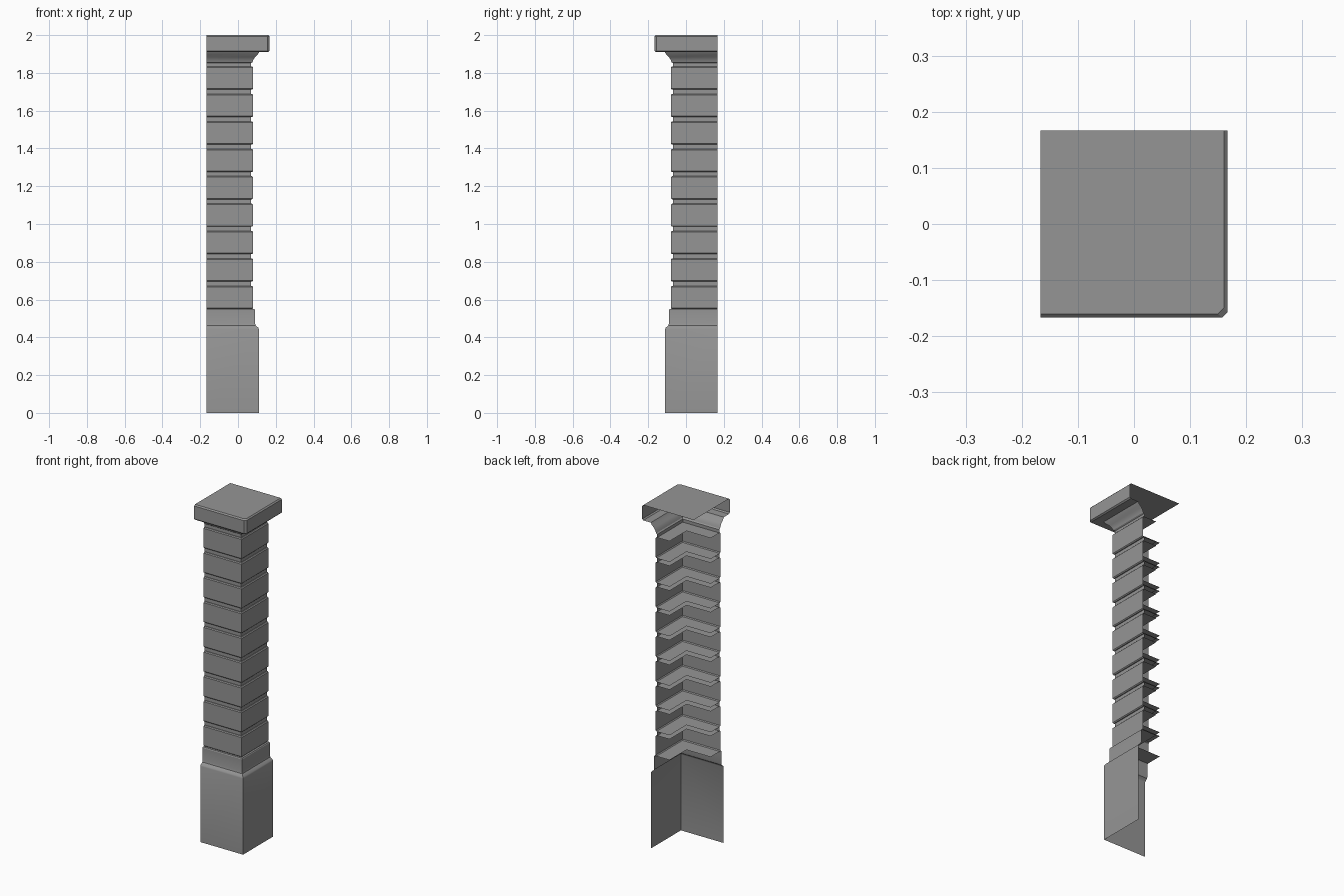
import bpy
import bmesh

cube = bpy.data.objects.get("Cube")
if cube:
    bpy.data.objects.remove(cube, do_unlink=True)

END = 0.167          # open ends of the quarter pillar
BLOCKS = 9
PITCH = 0.1452
BLOCK_HEIGHT = 0.122
FIRST = 0.55

stone = bpy.data.materials.new("grey_stone")
stone.use_nodes = True
colour = (0.3, 0.3, 0.3, 1)
stone.diffuse_color = colour
stone.node_tree.nodes["Principled BSDF"].inputs["Base Color"].default_value = colour


def corner_sweep(name, profile, chamfer=0.0, lid=False):
    """Sweep a (reach, height) profile around the front corner."""
    bm = bmesh.new()
    rows = []
    for r, z in profile:
        path = [(-END, -r), (r, -r), (r, END)]
        if chamfer:
            path[1:2] = [(r - chamfer, -r), (r, -r + chamfer)]
        rows.append([bm.verts.new((x, y, z)) for x, y in path])
    for low, high in zip(rows, rows[1:]):
        for i in range(len(low) - 1):
            bm.faces.new((low[i], low[i + 1], high[i + 1], high[i]))
    if lid:
        back = bm.verts.new((-END, END, profile[-1][1]))
        bm.faces.new(rows[-1] + [back])
    mesh = bpy.data.meshes.new(name)
    bm.to_mesh(mesh)
    bm.free()
    mesh.materials.append(stone)
    obj = bpy.data.objects.new(name, mesh)
    bpy.context.collection.objects.link(obj)
    bpy.ops.object.select_all(action="DESELECT")
    obj.select_set(True)
    bpy.context.view_layer.objects.active = obj
    bpy.ops.object.shade_smooth_by_angle()
    return obj


# Plain base and the narrower step above it
corner_sweep("base", [(0.11, 0), (0.11, 0.445), (0.107, 0.452), (0.093, 0.463),
                      (0.09, 0.475), (0.09, 0.545), (0.087, FIRST), (0.07, FIRST)])

# Stacked blocks, each with inward ledges, and the recessed joints between them
for n in range(BLOCKS):
    z0 = FIRST + n * PITCH
    z1 = z0 + BLOCK_HEIGHT
    corner_sweep(f"block_{n + 1}", [
        (-0.01, z0), (0.075, z0), (0.08, z0 + 0.005),
        (0.08, z1 - 0.005), (0.075, z1), (-0.01, z1)])
    if n < BLOCKS - 1:
        corner_sweep(f"joint_{n + 1}", [(0.07, z1), (0.07, z0 + PITCH)])

# Flared moulding under the cap
corner_sweep("moulding", [(0.07, z1), (0.07, 1.852), (0.077, 1.857), (0.081, 1.868),
                          (0.09, 1.884), (0.104, 1.897), (0.112, 1.91)])

# Square cap slab
corner_sweep("cap", [(0.112, 1.91), (0.16, 1.91), (0.167, 1.917),
                     (0.167, 1.993), (0.16, 2.0)], chamfer=0.01, lid=True)
